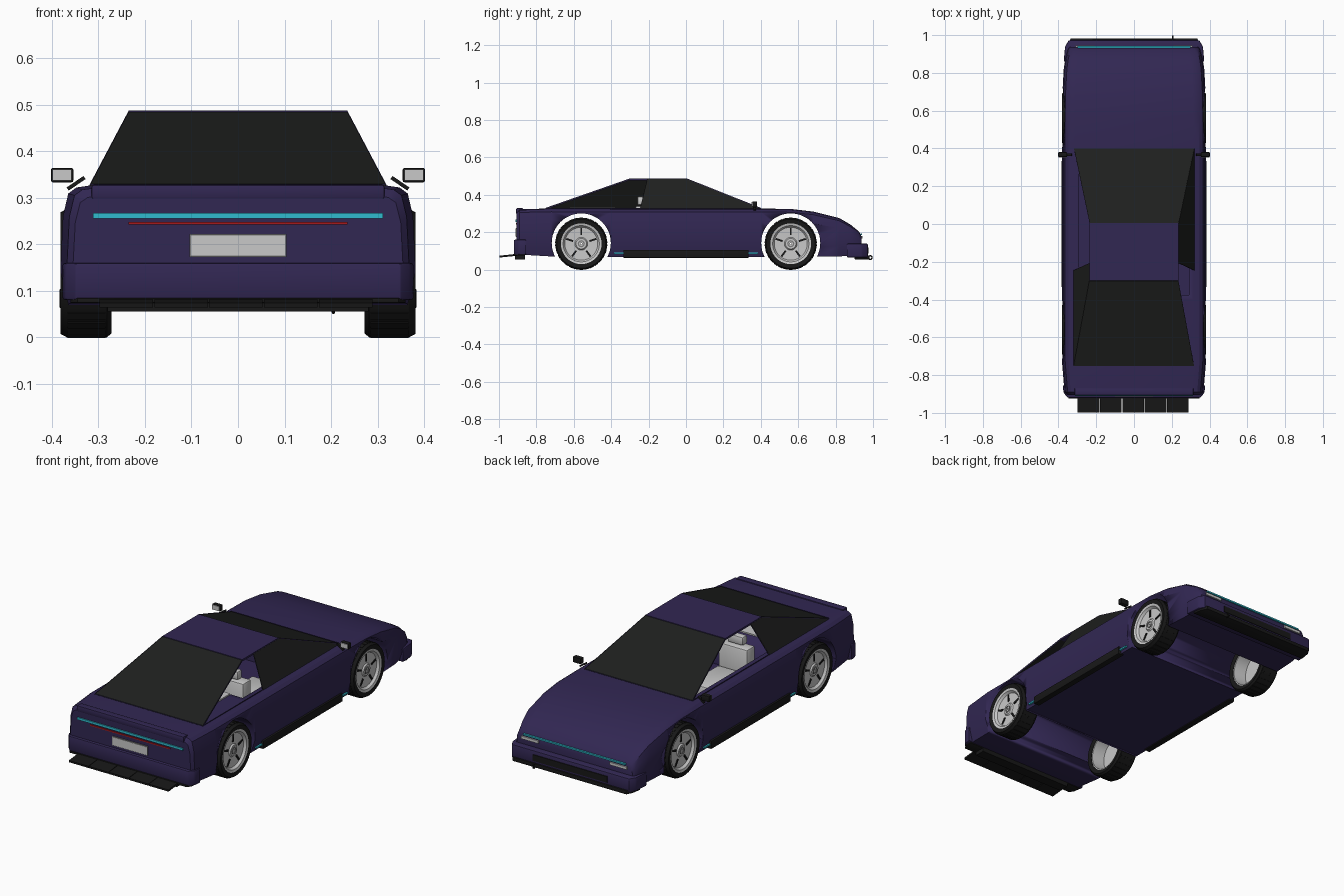
import bpy, bmesh, math
from mathutils import Vector, Matrix

if "Cube" in bpy.data.objects:
    bpy.data.objects.remove(bpy.data.objects["Cube"])


def mat(name, r, g, b):
    m = bpy.data.materials.new(name)
    m.diffuse_color = (r, g, b, 1)
    m.use_nodes = True
    m.node_tree.nodes["Principled BSDF"].inputs["Base Color"].default_value = m.diffuse_color
    return m


PURPLE = mat("purple_paint", 0.031, 0.020, 0.085)
GLASS = mat("dark_glass", 0.013, 0.014, 0.013)
BLACK = mat("black_trim", 0.009, 0.009, 0.009)
SILVER = mat("light_silver", 0.58, 0.58, 0.58)
GREY = mat("mid_grey", 0.20, 0.20, 0.20)
CYAN = mat("cyan_light", 0.03, 0.50, 0.62)
RED = mat("red_light", 0.38, 0.01, 0.012)


def finish(name, bm, material, smooth=True):
    bmesh.ops.recalc_face_normals(bm, faces=bm.faces[:])
    me = bpy.data.meshes.new(name)
    bm.to_mesh(me)
    bm.free()
    ob = bpy.data.objects.new(name, me)
    bpy.context.collection.objects.link(ob)
    me.materials.append(material)
    if smooth:
        bpy.ops.object.select_all(action='DESELECT')
        ob.select_set(True)
        bpy.context.view_layer.objects.active = ob
        bpy.ops.object.shade_smooth_by_angle(angle=math.radians(28))
    return ob


def box(name, lo, hi, material, matrix=None, bevel=0):
    lo, hi = Vector(lo), Vector(hi)
    bm = bmesh.new()
    bmesh.ops.create_cube(bm, size=1)
    for v in bm.verts:
        v.co = Vector(v.co[i] * abs(hi[i] - lo[i]) + (lo[i] + hi[i]) / 2 for i in range(3))
        if matrix:
            v.co = matrix @ v.co
    if bevel:
        bmesh.ops.bevel(bm, geom=bm.edges[:], offset=bevel, segments=2, affect='EDGES', profile=0.5)
    return finish(name, bm, material)


def loft(name, rings, material, closed=False):
    """Skin a list of equal point rings, with end caps or joined end to start."""
    bm = bmesh.new()
    rows = [[bm.verts.new(p) for p in r] for r in rings]
    n = len(rows[0])
    pairs = list(zip(rows, rows[1:])) + ([(rows[-1], rows[0])] if closed else [])
    for a, b in pairs:
        for i in range(n):
            bm.faces.new((a[i], a[(i + 1) % n], b[(i + 1) % n], b[i]))
    if not closed:
        bm.faces.new(rows[0])
        bm.faces.new(rows[-1])
    return finish(name, bm, material)


def prism(name, half, z0, z1, material, bevel=0.006):
    """Extrude a mirrored plan outline given as (x, y) on one side."""
    plan = half + [(-x, y) for x, y in reversed(half)]
    bm = bmesh.new()
    f = bm.faces.new([bm.verts.new((x, y, z0)) for x, y in plan])
    g = bmesh.ops.extrude_face_region(bm, geom=[f])['geom']
    bmesh.ops.translate(bm, vec=(0, 0, z1 - z0), verts=[v for v in g if isinstance(v, bmesh.types.BMVert)])
    bmesh.ops.bevel(bm, geom=bm.edges[:], offset=bevel, segments=2, affect='EDGES', profile=0.5)
    return finish(name, bm, material)


def lathe(name, profile, cy, cz, side, material, steps=40):
    """Revolve an (radius, x) outline around a wheel axle."""
    rings = []
    for k in range(steps):
        a = 2 * math.pi * k / steps
        rings.append([(side * x, cy + r * math.cos(a), cz + r * math.sin(a)) for r, x in profile])
    return loft(name, rings, material, closed=True)


# Body shell: y, half width, top, bottom
stations = [(-0.905, 0.355, 0.305, 0.085), (-0.89, 0.368, 0.322, 0.08), (-0.72, 0.382, 0.327, 0.07),
            (-0.40, 0.382, 0.326, 0.068), (0.40, 0.382, 0.326, 0.068), (0.56, 0.382, 0.324, 0.068),
            (0.68, 0.380, 0.310, 0.07), (0.82, 0.372, 0.275, 0.07), (0.88, 0.363, 0.240, 0.075),
            (0.925, 0.352, 0.203, 0.08), (0.937, 0.345, 0.180, 0.08)]
rings = []
for y, w, top, bot in stations:
    h = top - bot
    half = [(0.955 * w, bot), (w, bot + 0.28 * h), (0.985 * w, bot + 0.74 * h),
            (0.955 * w, bot + 0.93 * h), (0.91 * w, bot + 0.98 * h), (0.82 * w, top)]
    rings.append([(x, y, z) for x, z in half] + [(-x, y, z) for x, z in reversed(half)])
body = loft("body_shell", rings, PURPLE)

# Wheel openings and cabin well
WHEELS_Y = (-0.56, 0.56)
cutters = [box("cabin_cutter", (-0.29, -0.375, 0.12), (0.29, 0.355, 0.6), PURPLE)]
for y in WHEELS_Y:
    bm = bmesh.new()
    bmesh.ops.create_cone(bm, cap_ends=True, segments=48, radius1=0.158, radius2=0.158, depth=1,
                          matrix=Matrix.Translation((0, y, 0.142)) @ Matrix.Rotation(math.pi / 2, 4, 'Y'))
    cutters.append(finish("arch_cutter", bm, PURPLE))
for c in cutters:
    c.hide_render = True
    c.hide_viewport = True
    m = body.modifiers.new("cut", 'BOOLEAN')
    m.operation, m.object, m.solver = 'DIFFERENCE', c, 'EXACT'
bpy.context.view_layer.update()
cut_mesh = bpy.data.meshes.new_from_object(body.evaluated_get(bpy.context.evaluated_depsgraph_get()))
body.modifiers.clear()
body.data = cut_mesh
for c in cutters:
    bpy.data.objects.remove(c)

# Bumpers, lips and rear deck edge
prism("rear_bumper", [(0.378, -0.855), (0.372, -0.895), (0.35, -0.92)], 0.08, 0.16, PURPLE)
prism("front_bumper", [(0.372, 0.86), (0.365, 0.94), (0.345, 0.973)], 0.065, 0.138, PURPLE)
prism("front_lip", [(0.36, 0.90), (0.352, 0.95), (0.335, 0.982)], 0.055, 0.075, BLACK, 0.003)
prism("rear_lower_trim", [(0.36, -0.86), (0.36, -0.90), (0.345, -0.924)], 0.074, 0.084, BLACK, 0.002)
box("rear_valance", (-0.28, -0.915, 0.055), (0.28, -0.86, 0.08), BLACK)
box("deck_edge", (-0.315, -0.908, 0.297), (0.315, -0.87, 0.328), PURPLE, bevel=0.005)
box("front_grille", (-0.22, 0.965, 0.085), (0.22, 0.977, 0.118), BLACK)

# Rear diffuser made of sloping panels
for i in range(5):
    x = -0.298 + i * 0.118
    tilt = Matrix.Translation((0, -0.91, 0.078)) @ Matrix.Rotation(0.10, 4, 'X')
    box("diffuser_panel", (x, -0.088, -0.005), (x + 0.115, 0.02, 0.005), BLACK, tilt)

# Rear lights and plate
box("rear_light_bar", (-0.312, -0.911, 0.255), (0.312, -0.903, 0.267), CYAN)
box("brake_light", (-0.235, -0.910, 0.242), (0.235, -0.903, 0.248), RED)
box("plate_frame", (-0.104, -0.910, 0.173), (0.104, -0.903, 0.222), GREY)
box("rear_plate", (-0.101, -0.912, 0.176), (0.101, -0.904, 0.219), SILVER)

# Front light bar, headlamps and tow ring
box("front_light_bar", (-0.30, 0.932, 0.186), (0.30, 0.942, 0.194), CYAN)
for s in (-1, 1):
    box("headlamp", (s * 0.21, 0.932, 0.166), (s * 0.31, 0.944, 0.180), SILVER)
tow = [[(0.205 + 0.004 * math.cos(b),
         0.985 + (0.010 + 0.004 * math.sin(b)) * math.cos(a),
         0.064 + (0.010 + 0.004 * math.sin(b)) * math.sin(a))
        for b in [j * math.pi / 3 for j in range(6)]] for a in [k * math.pi / 8 for k in range(16)]]
loft("tow_ring", tow, BLACK, closed=True)


# Cabin frames and glass
def panel(name, pts, inset, material, glass):
    bm = bmesh.new()
    f = bm.faces.new([bm.verts.new(p) for p in pts])
    if inset:
        ring = bmesh.ops.inset_individual(bm, faces=[f], thickness=inset, use_even_offset=True)['faces']
        bmesh.ops.delete(bm, geom=list(ring) if glass else [f], context='FACES')
    ob = finish(name, bm, material, smooth=False)
    m = ob.modifiers.new("thickness", 'SOLIDIFY')
    m.thickness, m.offset = (0.004 if glass else 0.010), 0
    return ob


def side_pts(s, yz):
    return [(s * (0.318 - (z - 0.325) * 0.083 / 0.157), y, z) for y, z in yz]


ZB, ZT = 0.325, 0.482
FRONT, REAR = [(0.40, ZB), (0.005, ZT)], [(-0.75, ZB), (-0.30, ZT)]
for name, (low, high) in (("windscreen", FRONT), ("rear_window", REAR)):
    pts = side_pts(1, [low, high]) + side_pts(-1, [high, low])
    panel(name + "_frame", pts, 0.010, PURPLE, False)
    panel(name + "_glass", pts, 0.015, GLASS, True)
panel("roof", side_pts(1, [FRONT[1], REAR[1]]) + side_pts(-1, [REAR[1], FRONT[1]]), 0, PURPLE, False)
PILLAR = [(-0.245, ZB), (-0.207, ZT)]
DOOR = [FRONT[0], FRONT[1], PILLAR[1], PILLAR[0]]
QUARTER = [PILLAR[0], PILLAR[1], REAR[1], REAR[0]]
for s in (-1, 1):
    panel("door_window_frame", side_pts(s, DOOR), 0.012, PURPLE, False)
    panel("quarter_window_frame", side_pts(s, QUARTER), 0.012, PURPLE, False)
panel("door_glass", side_pts(1, DOOR), 0.016, GLASS, True)
panel("quarter_glass", side_pts(-1, QUARTER), 0.016, GLASS, True)

# Interior
box("rear_shelf", (-0.22, -0.62, 0.322), (0.22, -0.38, 0.333), SILVER)
for s in (-1, 1):
    box("seat_base", (s * 0.05, -0.2, 0.12), (s * 0.22, 0.05, 0.22), SILVER, bevel=0.01)
    box("seat_back", (s * 0.05, -0.27, 0.12), (s * 0.22, -0.2, 0.34), SILVER, bevel=0.01)
    box("headrest", (s * 0.09, -0.26, 0.345), (s * 0.18, -0.22, 0.39), SILVER, bevel=0.008)

# Side skirts and mirrors
for s in (-1, 1):
    box("side_skirt", (s * 0.35, -0.335, 0.062), (s * 0.384, 0.335, 0.105), BLACK, bevel=0.004)
    for t in (-1, 1):
        box("skirt_light", (s * 0.36, t * 0.335, 0.082), (s * 0.378, t * 0.385, 0.090), CYAN)
    box("mirror_housing", (s * 0.354, 0.355, 0.333), (s * 0.402, 0.38, 0.364), BLACK, bevel=0.004)
    box("mirror_glass", (s * 0.358, 0.351, 0.337), (s * 0.399, 0.357, 0.361), SILVER)
    arm = Matrix.Translation((s * 0.348, 0.367, 0.331)) @ Matrix.Rotation(s * 0.6, 4, 'Y')
    box("mirror_arm", (-0.022, -0.006, -0.004), (0.022, 0.006, 0.004), BLACK, arm)

# Wheels
TIRE = [(0.108, 0.278), (0.130, 0.272), (0.138, 0.282), (0.138, 0.368), (0.131, 0.381), (0.108, 0.377)]
RIM = [(0.004, 0.368), (0.028, 0.368), (0.034, 0.361), (0.088, 0.363), (0.097, 0.375), (0.109, 0.378),
       (0.109, 0.280), (0.102, 0.280), (0.096, 0.350), (0.004, 0.350)]
for s in (-1, 1):
    for y in WHEELS_Y:
        lathe("tire", TIRE, y, 0.138, s, BLACK)
        lathe("rim", RIM, y, 0.138, s, SILVER)
        lathe("hub_ring", [(0.012, 0.366), (0.012, 0.371), (0.019, 0.371), (0.019, 0.366)], y, 0.138, s, GREY, 20)
        for k in range(5):
            spin = Matrix.Translation((0, y, 0.138)) @ Matrix.Rotation(k * 2 * math.pi / 5, 4, 'X')
            box("rim_slot", (s * 0.359, -0.005, 0.046), (s * 0.366, 0.005, 0.084), BLACK, spin)
        # tread blocks
        for k in range(30):
            spin = Matrix.Translation((0, y, 0.138)) @ Matrix.Rotation(k * math.pi / 15, 4, 'X')
            box("tread_block", (s * 0.285, -0.010, 0.134), (s * 0.366, 0.010, 0.1395), BLACK, spin)
